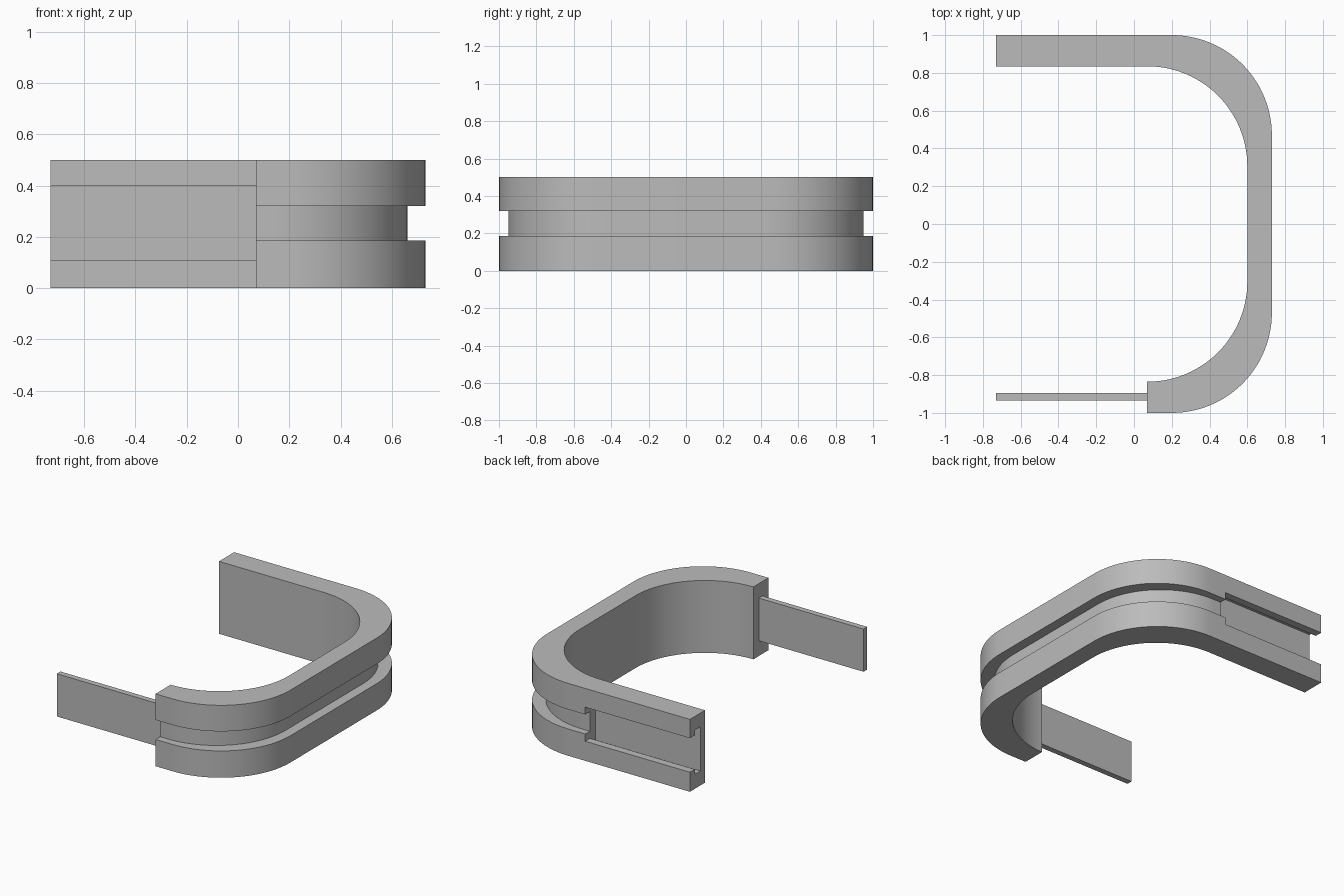
import bpy, bmesh
from math import cos, sin, pi, radians

cube = bpy.data.objects.get("Cube")
if cube:
    bpy.data.objects.remove(cube, do_unlink=True)

HEIGHT = 0.5
LEFT = -0.73      # open end of the back arm and tip of the tongue
STOP = 0.07       # end of the front arm and of the slide slot
RADIUS = 0.53     # shared corner radius

grey = bpy.data.materials.new("plain_grey")
grey.use_nodes = True
grey.diffuse_color = (0.5, 0.5, 0.5, 1)
grey.node_tree.nodes["Principled BSDF"].inputs["Base Color"].default_value = grey.diffuse_color


def c_path(side, depth, back_x, front_x, steps=28):
    """C-shaped line from the back arm round two corners to the front arm."""
    cx, cy = side - RADIUS, depth - RADIUS
    pts = [(back_x, depth)]
    for sign in (1, -1):
        arc = [(cx + RADIUS * sin(pi / 2 * i / steps),
                sign * (cy + RADIUS * cos(pi / 2 * i / steps))) for i in range(steps + 1)]
        pts += arc if sign > 0 else arc[::-1]
    if front_x < cx - 0.001:
        pts.append((front_x, -depth))
    return pts


def prism(name, outline, z0, z1):
    """Solid made by raising a flat outline from z0 to z1."""
    bm = bmesh.new()
    face = bm.faces.new([bm.verts.new((x, y, z0)) for x, y in outline])
    raised = bmesh.ops.extrude_face_region(bm, geom=[face])
    verts = [v for v in raised["geom"] if isinstance(v, bmesh.types.BMVert)]
    bmesh.ops.translate(bm, verts=verts, vec=(0, 0, z1 - z0))
    bmesh.ops.recalc_face_normals(bm, faces=bm.faces)
    mesh = bpy.data.meshes.new(name)
    bm.to_mesh(mesh)
    bm.free()
    mesh.materials.append(grey)
    obj = bpy.data.objects.new(name, mesh)
    bpy.context.collection.objects.link(obj)
    return obj


def box(name, x0, x1, y0, y1, z0, z1):
    return prism(name, [(x0, y0), (x1, y0), (x1, y1), (x0, y1)], z0, z1)


def carve(target, cutter):
    cutter.hide_render = True
    mod = target.modifiers.new(cutter.name, 'BOOLEAN')
    mod.operation = 'DIFFERENCE'
    mod.solver = 'EXACT'
    mod.object = cutter
    bpy.context.view_layer.objects.active = target
    bpy.ops.object.modifier_apply(modifier=mod.name)
    bpy.data.objects.remove(cutter, do_unlink=True)


# Curved band, thicker at the arms than along the side
outer = c_path(0.73, 1.0, LEFT, STOP)
inner = c_path(0.60, 0.835, LEFT, STOP)
band = prism("band", outer + inner[::-1], 0, HEIGHT)

# Groove running all round the outside
floor = c_path(0.66, 0.95, LEFT - 0.1, STOP - 0.1)
beyond = c_path(0.83, 1.1, LEFT - 0.1, STOP - 0.1)
carve(band, prism("groove_cutter", beyond + floor[::-1], 0.185, 0.32))

# Slide slot in the back arm: a wide mouth and a taller recess behind its lips
carve(band, box("mouth_cutter", LEFT - 0.1, STOP, 0.9, 1.1, 0.135, 0.37))
carve(band, box("recess_cutter", LEFT - 0.1, STOP, 0.885, 0.947, 0.1, 0.405))

# Flat tongue reaching out of the front arm
tongue = box("tongue", LEFT, STOP, -0.935, -0.895, 0.105, 0.40)

# Smooth corners, crisp edges
bpy.ops.object.select_all(action='DESELECT')
band.select_set(True)
bpy.context.view_layer.objects.active = band
bpy.ops.object.shade_smooth_by_angle(angle=radians(30))
